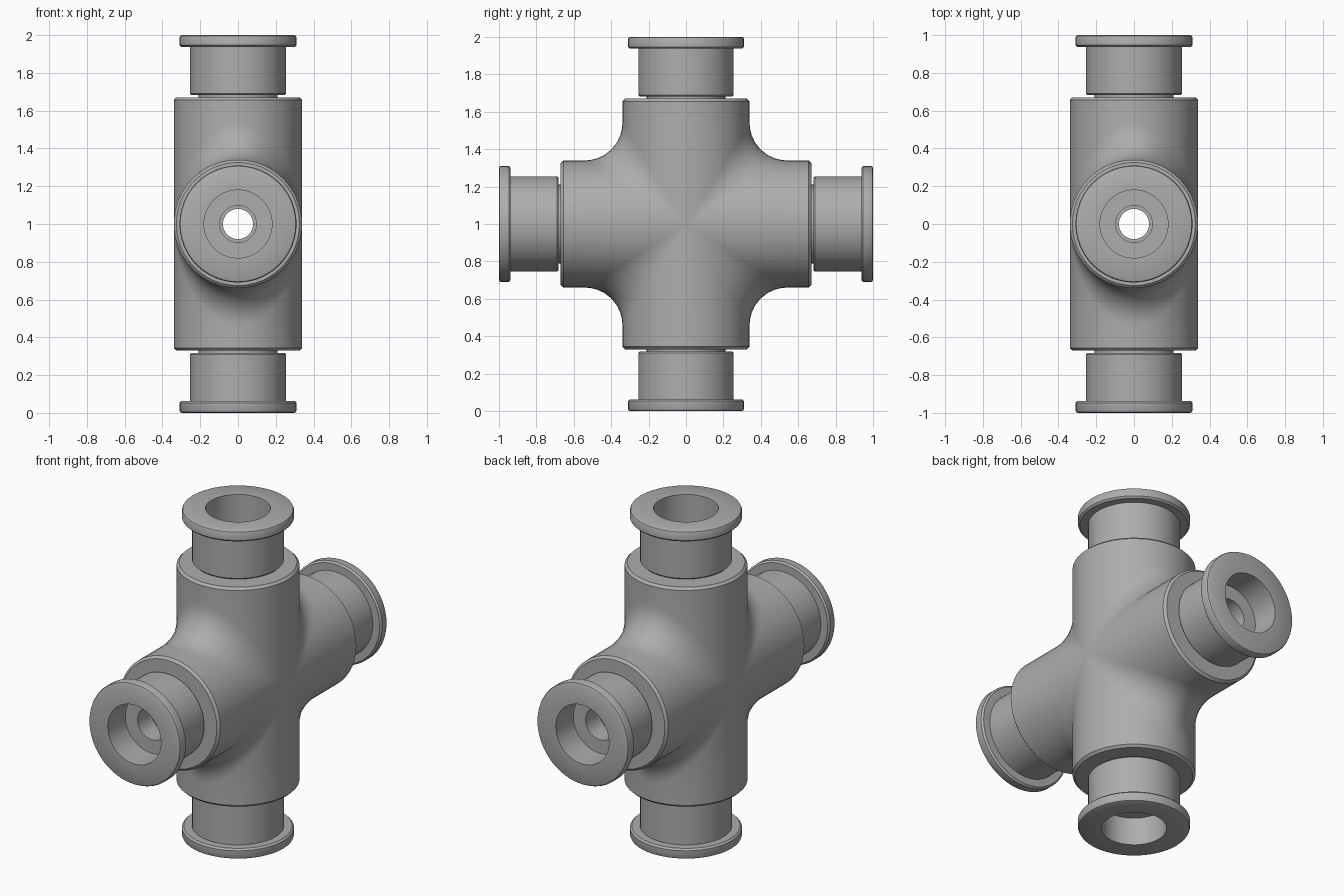
import bpy, bmesh, math
from mathutils import Vector, Matrix

cube = bpy.data.objects.get("Cube")
if cube:
    bpy.data.objects.remove(cube, do_unlink=True)

HALF = 24                # segments in half a ring
CENTRE = Vector((0, 0, 1))
BODY_R, BODY_END, BEVEL = 0.34, 0.67, 0.014
FILLET = 0.2
HOLE_R = 0.08

metal = bpy.data.materials.new("plain grey metal")
metal.use_nodes = True
grey = (0.42, 0.42, 0.42, 1)
metal.diffuse_color = grey
metal.node_tree.nodes["Principled BSDF"].inputs["Base Color"].default_value = grey


def add_grid(bm, rows):
    """Skin consecutive rows of points with quads."""
    verts = [[bm.verts.new(p) for p in row] for row in rows]
    for a, b in zip(verts, verts[1:]):
        for i in range(len(a) - 1):
            bm.faces.new((a[i], a[i + 1], b[i + 1], b[i]))


def add_junction(bm, r, fillet, end):
    """Four crossing tubes in the YZ plane, blended by a rolling-ball fillet."""
    for sy in (-1, 1):
        for sz in (-1, 1):
            rows = []
            for i in range(HALF + 1):
                t = math.pi * i / HALF
                c, s = math.cos(t), math.sin(t)
                ball = Vector((c, s, s)) * (r + fillet)
                on_z = Vector((r * c, r * s, (r + fillet) * s))
                on_y = Vector((r * c, (r + fillet) * s, r * s))
                row = [Vector((r * c, r * s, end))]
                steps = 8 if fillet else 0
                for k in range(steps + 1):
                    f = k / max(steps, 1)
                    d = (on_z - ball).lerp(on_y - ball, f)
                    if fillet:
                        d = d.normalized() * fillet
                    row.append(ball + d)
                row.append(Vector((r * c, end, r * s)))
                rows.append([(p.x, p.y * sy, p.z * sz) for p in row])
            add_grid(bm, rows)


def add_spin(bm, profile, turn):
    """Revolve (radius, height) points about Z, then turn about X."""
    rot = Matrix.Rotation(turn, 3, 'X')
    rows = []
    for i in range(2 * HALF + 1):
        t = math.pi * i / HALF
        rows.append([rot @ Vector((r * math.cos(t), r * math.sin(t), h))
                     for r, h in profile])
    add_grid(bm, rows)


def finish(bm, name):
    bmesh.ops.remove_doubles(bm, verts=bm.verts, dist=0.0003)
    bmesh.ops.recalc_face_normals(bm, faces=bm.faces)
    mesh = bpy.data.meshes.new(name)
    bm.to_mesh(mesh)
    bm.free()
    mesh.materials.append(metal)
    obj = bpy.data.objects.new(name, mesh)
    obj.location = CENTRE
    bpy.context.collection.objects.link(obj)
    bpy.ops.object.select_all(action='DESELECT')
    obj.select_set(True)
    bpy.context.view_layer.objects.active = obj
    bpy.ops.object.shade_smooth_by_angle(angle=math.radians(32))


TURNS = {"top": 0, "front": math.pi / 2, "bottom": math.pi, "back": -math.pi / 2}

# Cross body: filleted outside, narrow crossing holes inside, bevelled ends
bm = bmesh.new()
add_junction(bm, BODY_R, FILLET, BODY_END - BEVEL)
add_junction(bm, HOLE_R, 0, BODY_END)
end_ring = [(BODY_R, BODY_END - BEVEL), (BODY_R - BEVEL, BODY_END), (HOLE_R, BODY_END)]
for turn in TURNS.values():
    add_spin(bm, end_ring, turn)
finish(bm, "cross_body")

# Ports: groove, collar, flange, wide bore and stepped hole
port = [(0.21, 0.67), (0.21, 0.682), (0.247, 0.682), (0.255, 0.69),
        (0.255, 0.937), (0.3, 0.937), (0.31, 0.947), (0.31, 0.988),
        (0.306, 0.996), (0.298, 1.0), (0.18, 1.0), (0.18, 0.83),
        (0.097, 0.83), (0.097, 0.7), (HOLE_R, 0.7), (HOLE_R, 0.67)]
for side, turn in TURNS.items():
    bm = bmesh.new()
    add_spin(bm, port, turn)
    finish(bm, side + "_port")
